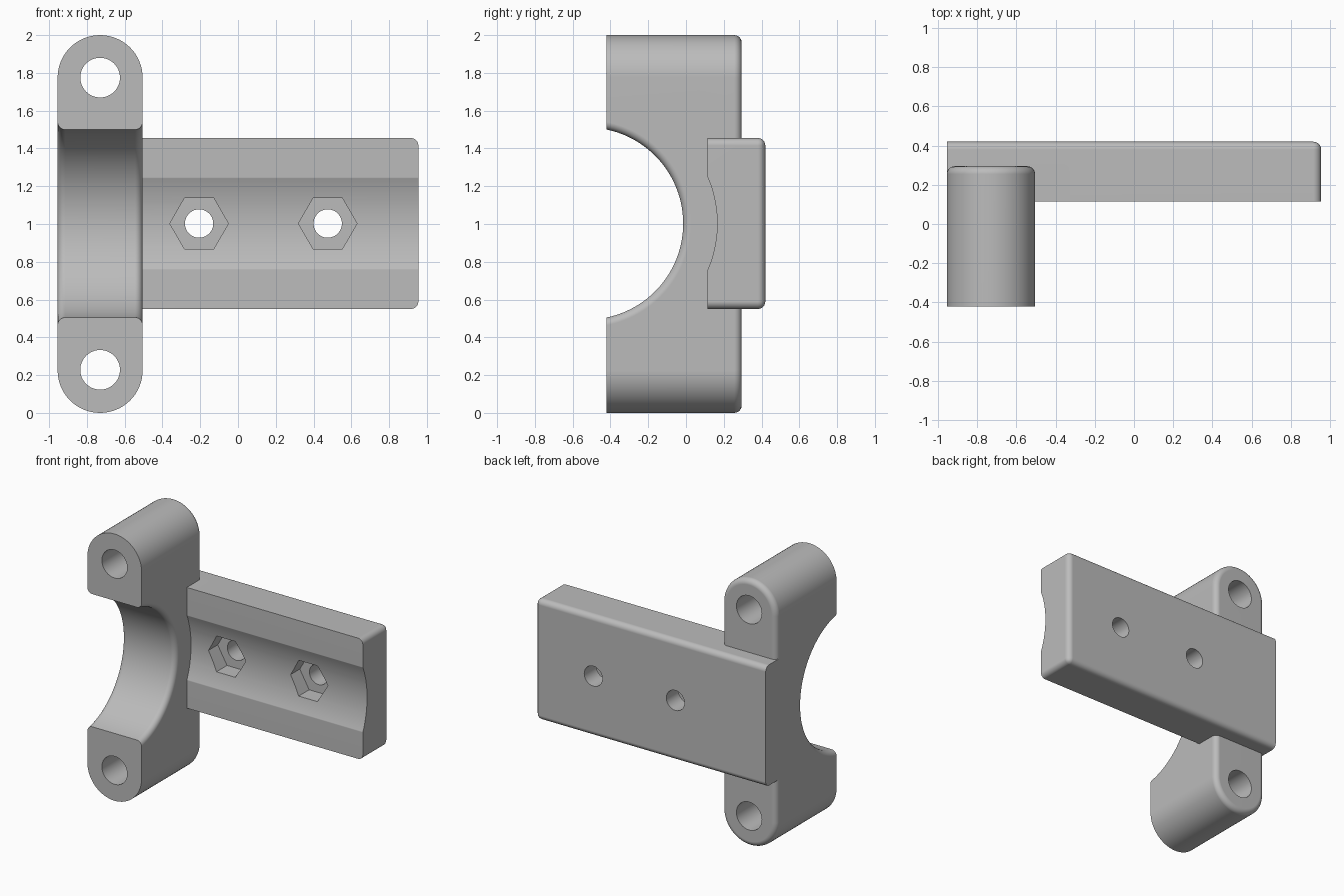
import bpy, bmesh
from math import cos, sin, pi

if "Cube" in bpy.data.objects:
    bpy.data.objects.remove(bpy.data.objects["Cube"])

grey = bpy.data.materials.new("plain grey")
grey.use_nodes = True
colour = (0.5, 0.5, 0.5, 1)
grey.diffuse_color = colour
grey.node_tree.nodes["Principled BSDF"].inputs["Base Color"].default_value = colour

LEFT, INNER, RIGHT = -0.955, -0.505, 0.955   # clamp outer, clamp inner, plate end
MID = (LEFT + INNER) / 2
FILLET = 0.04


def finish(bm, name):
    bmesh.ops.recalc_face_normals(bm, faces=bm.faces)
    mesh = bpy.data.meshes.new(name)
    bm.to_mesh(mesh)
    bm.free()
    mesh.materials.append(grey)
    ob = bpy.data.objects.new(name, mesh)
    bpy.context.collection.objects.link(ob)
    return ob


def arc(cx, cz, r, a0, a1, n):
    return [(cx + r * cos(a0 + (a1 - a0) * i / n),
             cz + r * sin(a0 + (a1 - a0) * i / n)) for i in range(n + 1)]


def prism(name, outline, y0, y1, round_edge=None):
    """Extrude an x-z outline along y, optionally rounding chosen edges."""
    bm = bmesh.new()
    front = bm.faces.new([bm.verts.new((x, y0, z)) for x, z in outline])
    ext = bmesh.ops.extrude_face_region(bm, geom=[front])
    for v in ext["geom"]:
        if isinstance(v, bmesh.types.BMVert):
            v.co.y = y1
    bmesh.ops.recalc_face_normals(bm, faces=bm.faces)
    if round_edge:
        edges = [e for e in bm.edges if round_edge(e)]
        bmesh.ops.bevel(bm, geom=edges, offset=FILLET, segments=6,
                        profile=0.5, affect='EDGES')
    return finish(bm, name)


def lathe_x(name, profile, cy, cz, n=160):
    """Turn an (x, radius) profile about an axis parallel to x."""
    bm = bmesh.new()
    rings = [[bm.verts.new((x, cy + r * cos(2 * pi * i / n), cz + r * sin(2 * pi * i / n)))
              for i in range(n)] for x, r in profile]
    for a, b in zip(rings, rings[1:]):
        for i in range(n):
            j = (i + 1) % n
            bm.faces.new((a[i], a[j], b[j], b[i]))
    bm.faces.new(rings[0])
    bm.faces.new(rings[-1])
    return finish(bm, name)


def combine(ob, other, operation):
    mod = ob.modifiers.new("join", 'BOOLEAN')
    mod.operation, mod.solver, mod.object = operation, 'EXACT', other
    bpy.context.view_layer.objects.active = ob
    bpy.ops.object.modifier_apply(modifier=mod.name)
    bpy.data.objects.remove(other)


def hole(ob, x, z, r, y0, y1, sides=48):
    outline = arc(x, z, r, 0, 2 * pi, sides)[:-1]
    combine(ob, prism("hole_cutter", outline, y0, y1), 'DIFFERENCE')


# Upright clamp with round ends and a rounded back rim
CLAMP_BACK, R = 0.295, (INNER - LEFT) / 2
stadium = arc(MID, 2 - R, R, 0, pi, 32) + arc(MID, R, R, pi, 2 * pi, 32)
clamp = prism("clamp_bracket", stadium, -0.42, CLAMP_BACK,
              lambda e: all(v.co.y > CLAMP_BACK - 0.001 for v in e.verts))

# Half-round saddle with flared rims
BORE = 0.508
flare = [(LEFT - 0.1, BORE + FILLET)]
flare += [(x, r) for x, r in arc(LEFT + FILLET, BORE + FILLET, FILLET, pi, 1.5 * pi, 8)]
flare += [(x, r) for x, r in arc(INNER - FILLET, BORE + FILLET, FILLET, 1.5 * pi, 2 * pi, 8)]
flare += [(INNER + 0.1, BORE + FILLET)]
combine(clamp, lathe_x("saddle_cutter", flare, -0.523, 1.0025), 'DIFFERENCE')

# Bolt holes through the clamp ears
for z in (0.228, 1.775):
    hole(clamp, MID, z, 0.105, -0.6, 0.6)

# Mounting plate, rounded at the back and at its free end
PLATE_BACK, LOW, HIGH = 0.42, 0.55, 1.455


def plate_edge(e):
    a, b = (v.co for v in e.verts)
    at_back = min(a.y, b.y) > PLATE_BACK - 0.001
    at_end = min(a.x, b.x) > RIGHT - 0.001
    at_root = max(a.x, b.x) < LEFT + 0.001
    along_y = abs(a.y - b.y) > 0.1
    return (at_back and not at_root) or (at_end and along_y)


plate = prism("mounting_plate", [(LEFT, LOW), (RIGHT, LOW), (RIGHT, HIGH), (LEFT, HIGH)],
              0.115, PLATE_BACK, plate_edge)

# Shallow groove along the plate
combine(plate, lathe_x("groove_cutter", [(-1.2, 0.625), (1.2, 0.625)], -0.46, 1.0025),
        'DIFFERENCE')

# Screw holes with hexagonal nut pockets
for x in (-0.206, 0.475):
    hole(plate, x, 1.0025, 0.155, 0, 0.275, 6)
    hole(plate, x, 1.0025, 0.075, 0, 0.6)

# Join into one solid and shade
combine(clamp, plate, 'UNION')
bpy.ops.object.select_all(action='DESELECT')
clamp.select_set(True)
bpy.context.view_layer.objects.active = clamp
bpy.ops.object.shade_smooth_by_angle(angle=pi / 6)
weighted = clamp.modifiers.new("even shading", 'WEIGHTED_NORMAL')
weighted.keep_sharp = True
